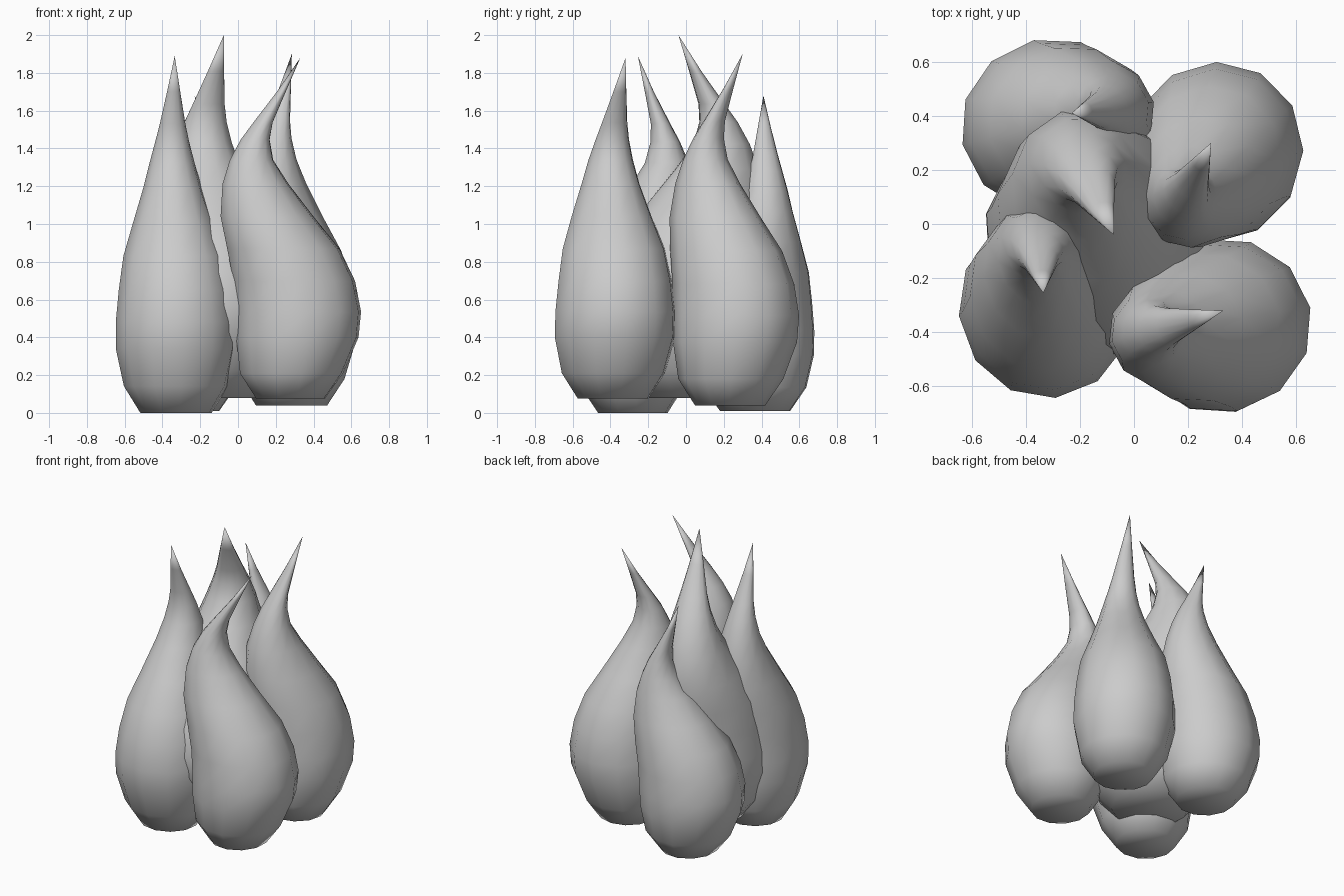
import bpy
import bmesh
from math import cos, sin, pi, radians
from mathutils import Vector

if "Cube" in bpy.data.objects:
    bpy.data.objects.remove(bpy.data.objects["Cube"])

grey = bpy.data.materials.new("plain_grey")
grey.use_nodes = True
colour = (0.6, 0.6, 0.6, 1)
grey.diffuse_color = colour
grey.node_tree.nodes["Principled BSDF"].inputs["Base Color"].default_value = colour

SIDES = 12
# Shared flame profile: height fraction, bend, radius along bend, radius across
PROFILE = [(0, -.04, .185, .19), (.075, -.035, .278, .278),
           (.18, -.005, .33, .323), (.255, 0, .338, .323),
           (.345, -.022, .328, .305), (.44, -.08, .303, .275),
           (.535, -.167, .25, .215), (.63, -.228, .178, .156),
           (.7, -.25, .117, .12), (.76, -.232, .078, .09),
           (.81, -.192, .052, .068), (.9, -.098, .024, .035)]


def flame(name, body, tip, angle, low, high, width=1, bend=1):
    """Loft a teardrop whose neck leans away from the given angle."""
    body, tip = Vector(body), Vector(tip)
    along = Vector((cos(radians(angle)), sin(radians(angle))))
    across = Vector((-along.y, along.x))
    bm = bmesh.new()
    rings = []
    for t, offset, long_radius, cross_radius in PROFILE:
        centre = body.lerp(tip, t * t) + along * offset * bend
        ring = []
        for i in range(SIDES):
            a = 2 * pi * i / SIDES
            spot = centre + width * (along * long_radius * cos(a)
                                     + across * cross_radius * sin(a))
            ring.append(bm.verts.new((spot.x, spot.y, low + (high - low) * t)))
        rings.append(ring)
    bm.faces.new(rings[0][::-1])
    point = bm.verts.new((tip.x, tip.y, high))
    for i in range(SIDES):
        j = (i + 1) % SIDES
        for a, b in zip(rings, rings[1:]):
            bm.faces.new((a[i], a[j], b[j], b[i]))
        bm.faces.new((rings[-1][i], rings[-1][j], point))
    for face in bm.faces:
        face.smooth = True
    mesh = bpy.data.meshes.new(name)
    bm.to_mesh(mesh)
    bm.free()
    mesh.materials.append(grey)
    bpy.context.collection.objects.link(bpy.data.objects.new(name, mesh))


# Four outer flames around a broader central one
flame("front_right_flame", (-.325, -.31), (-.335, -.255), -84, 0, 1.89, bend=.73)
flame("front_left_flame", (.319, -.378), (.33, -.32), 11, .075, 1.88, bend=1.03)
flame("back_left_flame", (.3, .262), (.285, .3), 60, .04, 1.9, bend=.82)
flame("back_right_flame", (-.308, .36), (-.23, .41), 192, .01, 1.68, bend=.7)
flame("central_flame", (-.135, -.06), (-.075, -.04), -72, .08, 2, width=1.3)
